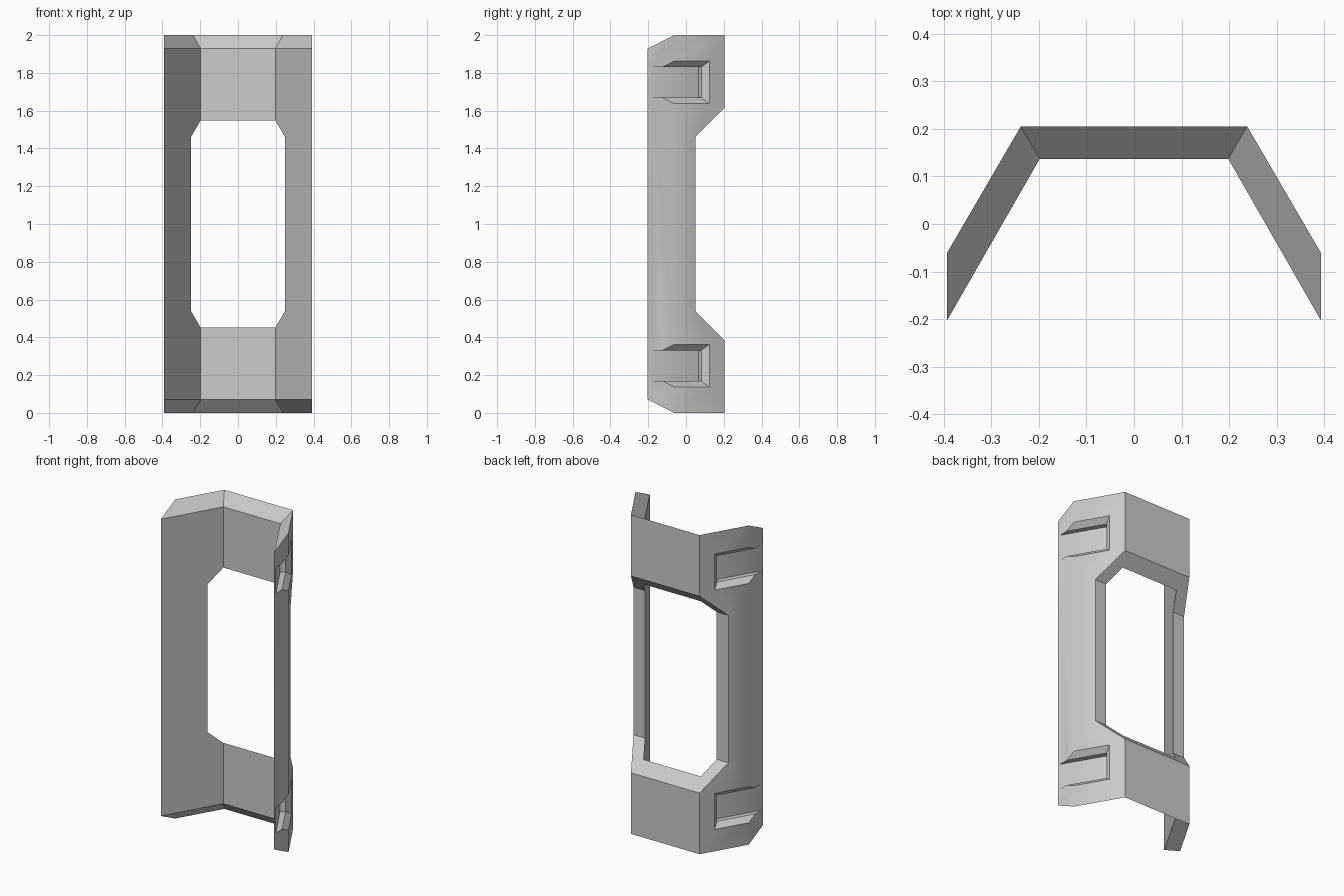
import bpy, bmesh, math
from mathutils import Vector

cube = bpy.data.objects.get("Cube")
if cube:
    bpy.data.objects.remove(cube, do_unlink=True)

grey = bpy.data.materials.new("plain grey")
grey.use_nodes = True
colour = (0.6, 0.6, 0.6, 1)
grey.diffuse_color = colour
grey.node_tree.nodes["Principled BSDF"].inputs["Base Color"].default_value = colour


def loft(name, rings, closed=False):
    """Skin equal rings of points; cap the ends unless the loop closes."""
    bm = bmesh.new()
    loops = [[bm.verts.new(p) for p in ring] for ring in rings]
    n = len(loops[0])
    pairs = list(zip(loops, loops[1:])) + ([(loops[-1], loops[0])] if closed else [])
    for a, b in pairs:
        for i in range(n):
            bm.faces.new((a[i], a[(i + 1) % n], b[(i + 1) % n], b[i]))
    if not closed:
        bm.faces.new(loops[0])
        bm.faces.new(loops[-1])
    bmesh.ops.recalc_face_normals(bm, faces=bm.faces)
    mesh = bpy.data.meshes.new(name)
    bm.to_mesh(mesh)
    bm.free()
    mesh.materials.append(grey)
    obj = bpy.data.objects.new(name, mesh)
    bpy.context.collection.objects.link(obj)
    return obj


def cut(target, cutter):
    mod = target.modifiers.new("cut", 'BOOLEAN')
    mod.operation = 'DIFFERENCE'
    mod.solver = 'EXACT'
    mod.object = cutter
    bpy.context.view_layer.objects.active = target
    bpy.ops.object.modifier_apply(modifier=mod.name)
    bpy.data.objects.remove(cutter, do_unlink=True)


# Folded three-panel shell, its rims sloping in towards the front
outer_front, outer_back = Vector((0.393, -0.061)), Vector((0.238, 0.205))
inner_front, inner_back = Vector((0.393, -0.203)), Vector((0.198, 0.137))
rim = 0.07
stations = []
for side, order in ((-1, (0, 1)), (1, (1, 0))):
    for k in order:
        o, i = ((outer_front, inner_front), (outer_back, inner_back))[k]
        stations.append([(side * o.x, o.y, 0), (side * o.x, o.y, 2),
                         (side * i.x, i.y, 2 - rim), (side * i.x, i.y, rim)])
frame = loft("folded_frame", stations)

# Large window, widening towards the back
window = [(0.05, 0.538), (0.05, 1.462), (0.5, 1.912), (0.5, 0.088)]
cut(frame, loft("window_cutter", [[(x, y, z) for y, z in window] for x in (-0.6, 0.6)]))

# Stepped, chamfered recesses at both ends of each side panel
along = (outer_front - outer_back).normalized()
normal = Vector((-along.y, along.x))
steps = [(-0.02, 0.1325, 0.073), (0.032, 0.0815, 0.125), (0.063, 0.0815, 0.125)]
for side in (-1, 1):
    for height in (0.25, 1.75):
        rings = []
        for depth, half, start in steps:
            ring = []
            for u, dz in ((start, -half), (0.6, -half), (0.6, half), (start, half)):
                p = outer_back + along * u - normal * depth
                ring.append((side * p.x, p.y, height + dz))
            rings.append(ring)
        cut(frame, loft("recess_cutter", rings))

# Soft shading across the shallow folds only
bpy.ops.object.select_all(action='DESELECT')
frame.select_set(True)
bpy.context.view_layer.objects.active = frame
bpy.ops.object.shade_smooth_by_angle(angle=math.radians(35))
